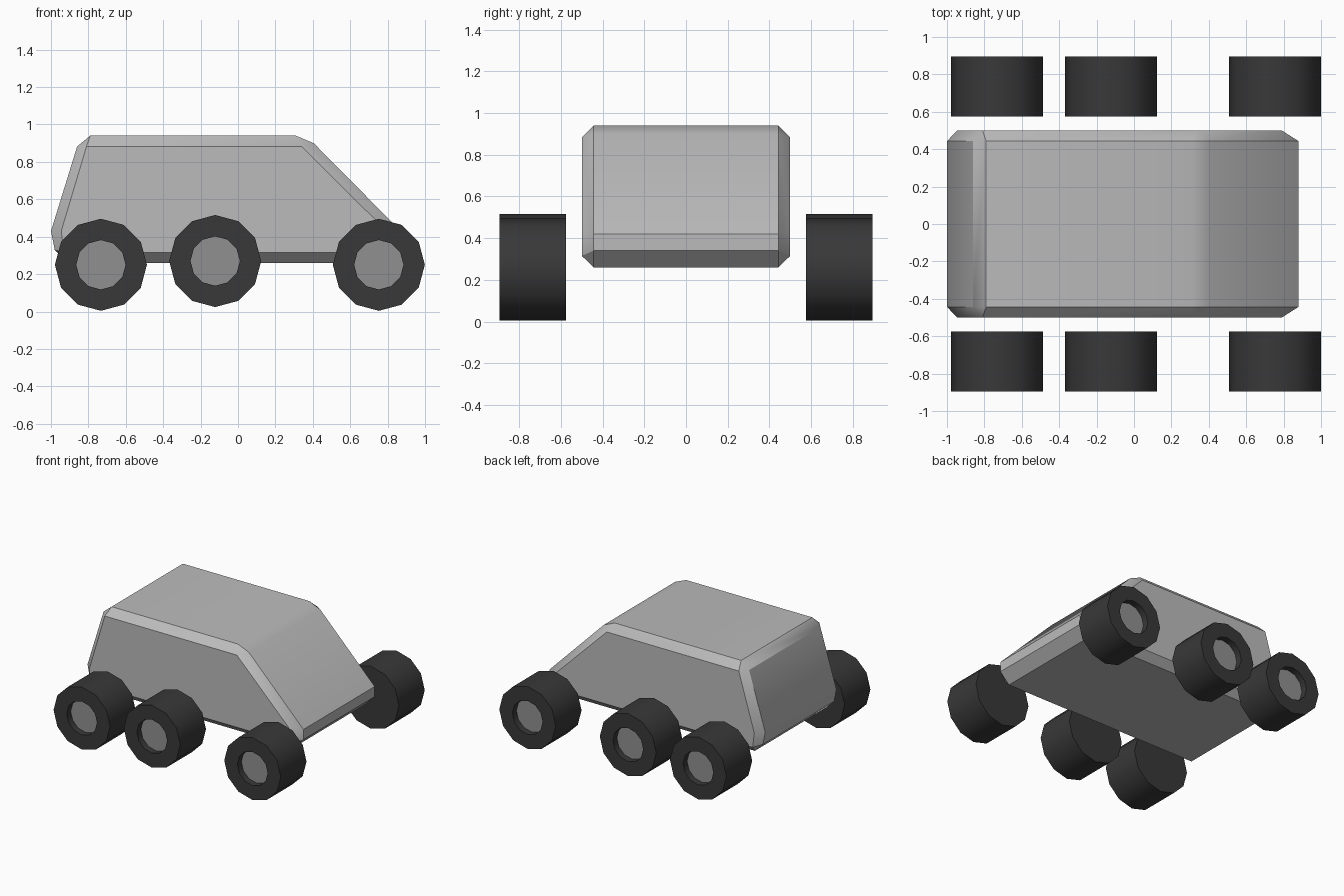
import bpy, bmesh, math

if "Cube" in bpy.data.objects:
    bpy.data.objects.remove(bpy.data.objects["Cube"])


def material(name, v):
    m = bpy.data.materials.new(name)
    m.diffuse_color = (v, v, v, 1)
    m.use_nodes = True
    m.node_tree.nodes["Principled BSDF"].inputs["Base Color"].default_value = m.diffuse_color
    return m


BODY = material("light grey paint", 0.5)
TYRE = material("dark rubber", 0.04)
HUB = material("mid grey hub", 0.28)


def finish(bm, name, mats):
    bmesh.ops.remove_doubles(bm, verts=bm.verts, dist=0.0005)
    bmesh.ops.recalc_face_normals(bm, faces=bm.faces)
    mesh = bpy.data.meshes.new(name)
    bm.to_mesh(mesh)
    bm.free()
    for m in mats:
        mesh.materials.append(m)
    ob = bpy.data.objects.new(name, mesh)
    bpy.context.collection.objects.link(ob)
    bpy.ops.object.select_all(action='DESELECT')
    ob.select_set(True)
    bpy.context.view_layer.objects.active = ob
    bpy.ops.object.shade_smooth_by_angle(angle=math.radians(31.5))
    return ob


def loft(bm, rings):
    """Skin a list of equal-length closed rings and cap both ends."""
    rows = [[bm.verts.new(p) for p in r] for r in rings]
    n = len(rows[0])
    for a, b in zip(rows, rows[1:]):
        for i in range(n):
            j = (i + 1) % n
            bm.faces.new((a[i], a[j], b[j], b[i]))
    bm.faces.new(rows[0])
    bm.faces.new(rows[-1])


# Body: full profile between y = -0.44 and 0.44, chamfered to a smaller side profile
full = [(-1.0, .43), (-.86, .883), (-.79, .94), (.31, .94), (.405, .90),
        (.88, .42), (.88, .34), (.80, .26), (-.91, .26), (-.98, .33)]
side = [(-.945, .43), (-.81, .883), (-.81, .883), (.34, .883), (.34, .883),
        (.79, .435), (.79, .315), (.79, .315), (-.93, .315), (-.93, .315)]
bm = bmesh.new()
loft(bm, [[(x, y, z) for x, z in prof]
          for prof, y in ((side, -.5), (full, -.443), (full, .443), (side, .5))])
finish(bm, "body", [BODY])


# Wheels: twelve-sided tyre with a recessed hub on the outer face
def wheel(name, x, z, s):
    def ring(r, y):
        return [(x + r * math.cos(i * math.pi / 6), s * y,
                 z + r * math.sin(i * math.pi / 6)) for i in range(12)]
    bm = bmesh.new()
    loft(bm, [ring(.246, .575), ring(.246, .895), ring(.132, .895), ring(.132, .845)])
    bm.faces.ensure_lookup_table()
    bm.faces[-1].material_index = 1
    finish(bm, name, [TYRE, HUB])


for label, x, z in (("rear", -.733, .25), ("middle", -.122, .27), ("front", .753, .25)):
    for side_name, s in (("right", -1), ("left", 1)):
        wheel(f"{label}_{side_name}_wheel", x, z, s)
